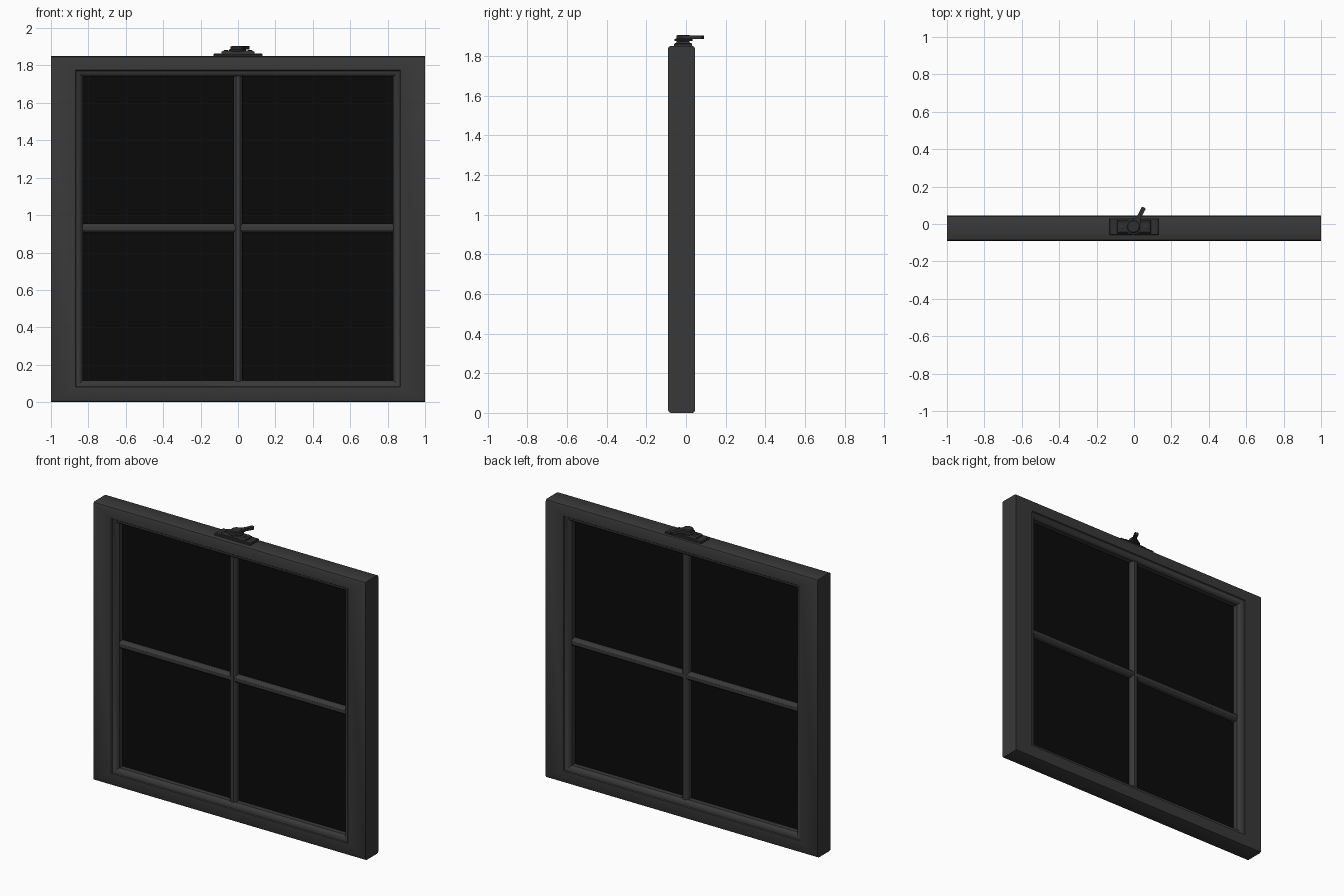
import bpy, bmesh, math
from mathutils import Vector

if "Cube" in bpy.data.objects:
    bpy.data.objects.remove(bpy.data.objects["Cube"])


def material(name, v):
    m = bpy.data.materials.new(name)
    m.diffuse_color = (v, v, v, 1)
    m.use_nodes = True
    m.node_tree.nodes["Principled BSDF"].inputs["Base Color"].default_value = m.diffuse_color
    return m


PAINT = material("dark_paint", 0.04)
METAL = material("dark_metal", 0.03)
GLASS = material("black_glass", 0.003)
YC, HALF = -0.0225, 0.0675   # centre plane and half thickness of the sash


def finish(name, bm, mat, smooth=30):
    bmesh.ops.recalc_face_normals(bm, faces=bm.faces)
    me = bpy.data.meshes.new(name)
    bm.to_mesh(me)
    bm.free()
    me.materials.append(mat)
    ob = bpy.data.objects.new(name, me)
    bpy.context.collection.objects.link(ob)
    bpy.context.view_layer.objects.active = ob
    ob.select_set(True)
    bpy.ops.object.shade_smooth_by_angle(angle=math.radians(smooth))
    ob.select_set(False)
    return ob


def loft(name, rings, mat, closed=False):
    """Bridge equal-length point rings; cap the ends or join them in a loop."""
    bm = bmesh.new()
    vs = [[bm.verts.new(p) for p in r] for r in rings]
    n = len(vs[0])
    pairs = list(zip(vs, vs[1:])) + ([(vs[-1], vs[0])] if closed else [])
    for a, b in pairs:
        for i in range(n):
            j = (i + 1) % n
            bm.faces.new((a[i], a[j], b[j], b[i]))
    if not closed:
        bm.faces.new(vs[0])
        bm.faces.new(vs[-1])
    return finish(name, bm, mat)


def rect_xz(hx, z0, z1, y):
    return [(-hx, y, z0), (hx, y, z0), (hx, y, z1), (-hx, y, z1)]


def rect_xy(hx, y0, y1, z):
    return [(-hx, y0, z), (hx, y0, z), (hx, y1, z), (-hx, y1, z)]


def disc(cx, cy, r, z, n=24):
    return [(cx + r * math.cos(i * math.tau / n),
             cy + r * math.sin(i * math.tau / n), z) for i in range(n)]


# Sash frame: half-width, bottom, top, distance from centre plane
half = [(1, 0, 1.85, HALF - 0.012), (1, 0.004, 1.846, HALF - 0.004),
        (1, 0.012, 1.838, HALF), (0.87, 0.08, 1.775, HALF),
        (0.865, 0.084, 1.771, HALF - 0.006), (0.85, 0.097, 1.758, HALF - 0.011),
        (0.838, 0.108, 1.747, HALF - 0.02), (0.832, 0.113, 1.742, HALF - 0.03),
        (0.83, 0.115, 1.74, HALF - 0.032)]
rings = [rect_xz(hx, a, b, YC - d) for hx, a, b, d in half]
rings += [rect_xz(hx, a, b, YC + d) for hx, a, b, d in reversed(half)]
loft("sash_frame", rings, PAINT, closed=True)

# Glass pane
loft("glass_pane", [rect_xz(0.835, 0.11, 1.745, YC + s * 0.003) for s in (-1, 1)], GLASS)

# Glazing bars with a moulded cross-section
section = [(-0.025, -0.022), (-0.019, -0.034), (-0.01, -0.04), (0.01, -0.04),
           (0.019, -0.034), (0.025, -0.022)]
section += [(-u, -v) for u, v in section]
loft("vertical_bar", [[(u, YC + v, z) for u, v in section] for z in (0.11, 1.745)], PAINT)
loft("horizontal_bar", [[(x, YC + v * 0.96, 0.93 + u) for u, v in section]
                        for x in (-0.835, 0.835)], PAINT)

# Latch base plate and raised tier
loft("latch_base", [rect_xy(0.132, -0.06, 0.031, 1.848), rect_xy(0.132, -0.06, 0.031, 1.86),
                    rect_xy(0.127, -0.056, 0.027, 1.864)], METAL)
loft("latch_tier", [rect_xy(0.09, -0.05, 0.02, 1.862), rect_xy(0.088, -0.048, 0.018, 1.873),
                    rect_xy(0.078, -0.042, 0.012, 1.879)], METAL)

# Screws
for s in (-1, 1):
    loft("latch_screw", [disc(s * 0.064, -0.018, r, z, 12)
                         for r, z in ((0.012, 1.876), (0.012, 1.881), (0.006, 1.884))], METAL)

# Pivot and turning lever
loft("latch_pivot", [disc(-0.003, -0.013, r, z) for r, z in
                     ((0.045, 1.876), (0.045, 1.884), (0.036, 1.888), (0.036, 1.9),
                      (0.03, 1.905))], METAL)
base, tip = Vector((0.0, -0.013)), Vector((0.053, 0.088))
d = (tip - base).normalized()
n = Vector((-d.y, d.x))
plan = [(0, 0.03), (0.03, 0.024), (0.055, 0.011), (0.11, 0.012), (0.114, 0.008)]
outline = [base + d * t + n * w for t, w in plan]
outline += [base + d * t - n * w for t, w in reversed(plan)]
loft("latch_lever", [[(p.x, p.y, z) for p in outline] for z in (1.885, 1.903)], METAL)
